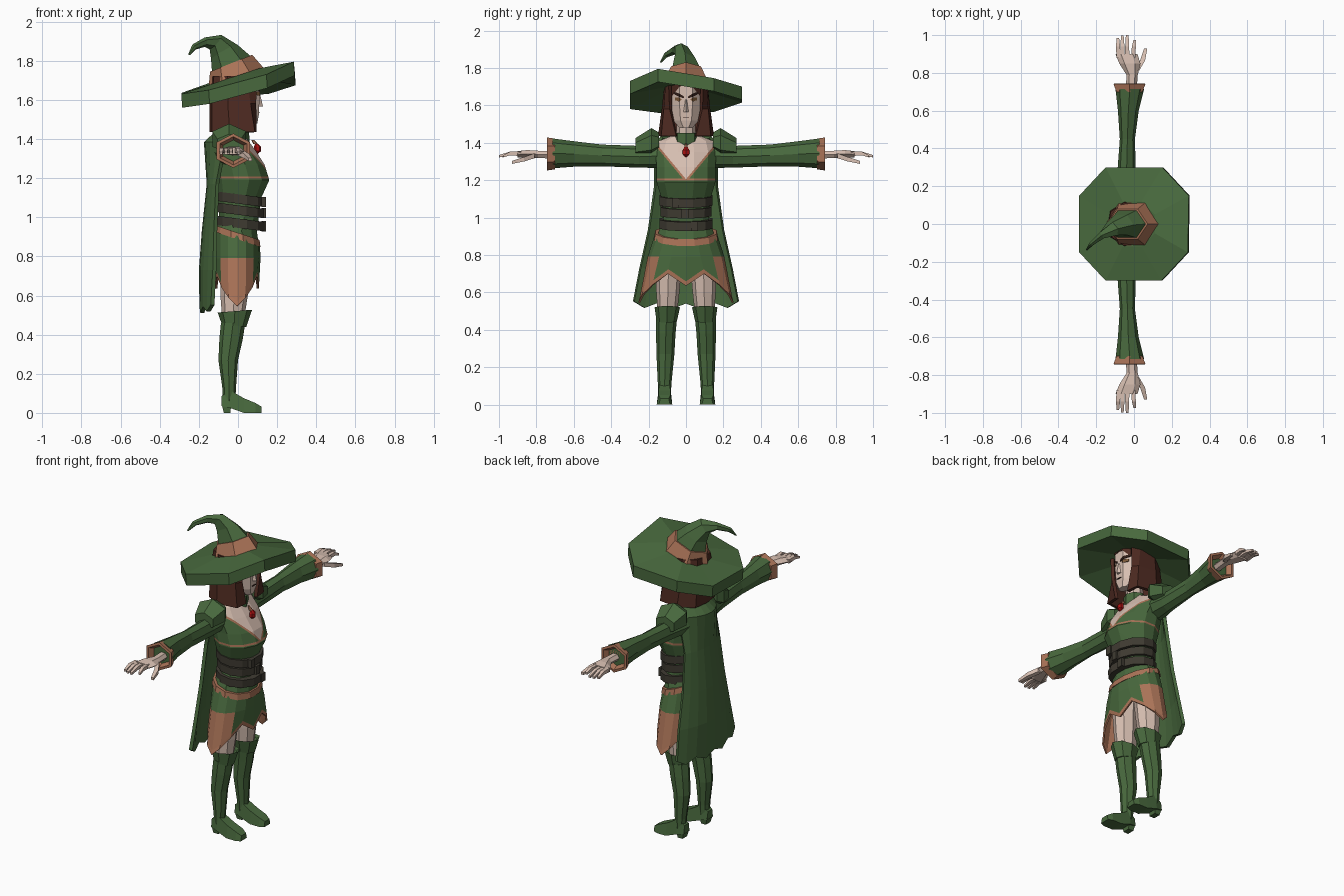
import bpy, bmesh, math
from mathutils import Vector as V


def material(name, r, g, b):
    m = bpy.data.materials.new(name)
    m.diffuse_color = (r, g, b, 1)
    return m


GREEN = material("green cloth", .065, .14, .047)
SKIN = material("pale skin", .68, .52, .44)
TRIM = material("copper trim", .40, .17, .095)
HAIR = material("brown hair", .075, .023, .015)
LEATHER = material("dark leather", .05, .044, .032)
RED = material("red gem", .42, .006, .006)
DARK = material("dark brown", .03, .013, .009)
AMBER = material("amber eye", .2, .1, .04)


def ring(c, a, b, n=8, phase=0.0):
    """Polygon around c spanned by the half-axis vectors a and b."""
    c, a, b = V(c), V(a), V(b)
    ts = [phase + math.tau * i / n for i in range(n)]
    return [c + a * math.cos(t) + b * math.sin(t) for t in ts]


def flat(x, y, z, rx, ry, n=8, phase=0.0, slope=0.0):
    """Horizontal ring, optionally tilted along x."""
    return ring((x, y, z), (rx, 0, rx * slope), (0, ry, 0), n, phase)


def side(x, y, z, rx, rz, n=8, phase=0.0):
    """Ring in a plane across the y axis, for arms."""
    return ring((x, y, z), (rx, 0, 0), (0, 0, rz), n, phase)


def loft(name, rings, mats, loop=True, caps=True, mirror=False, solid=0, cuts=(), rule=None):
    """Skin a list of equal-length rings; rule picks a material index per face centre."""
    bm = bmesh.new()
    rows = [[bm.verts.new(p) for p in r] for r in rings]
    n = len(rows[0])
    for r0, r1 in zip(rows, rows[1:]):
        for i in range(n if loop else n - 1):
            j = (i + 1) % n
            bm.faces.new((r0[i], r0[j], r1[j], r1[i]))
    if loop and caps:
        bm.faces.new(rows[0][::-1])
        bm.faces.new(rows[-1])
    bmesh.ops.recalc_face_normals(bm, faces=bm.faces[:])
    for co, no in cuts:
        bmesh.ops.bisect_plane(bm, geom=bm.verts[:] + bm.edges[:] + bm.faces[:],
                               plane_co=co, plane_no=V(no).normalized())
    if rule:
        for f in bm.faces:
            f.material_index = rule(f.calc_center_median())
    me = bpy.data.meshes.new(name)
    bm.to_mesh(me)
    bm.free()
    for m in (mats if isinstance(mats, list) else [mats]):
        me.materials.append(m)
    ob = bpy.data.objects.new(name, me)
    bpy.context.collection.objects.link(ob)
    if solid:
        s = ob.modifiers.new("thickness", 'SOLIDIFY')
        s.thickness, s.offset = solid, 0
    if mirror:
        s = ob.modifiers.new("mirror", 'MIRROR')
        s.use_axis = (False, True, False)
        s.use_mirror_merge = False
    return ob


# Hat brim: tilted octagon with a thick edge
rim = [V(p) for p in ((.29, .15, 1.745), (.15, .30, 1.70), (-.15, .30, 1.685), (-.29, .15, 1.635),
                      (-.29, -.15, 1.63), (-.15, -.30, 1.65), (.145, -.30, 1.73), (.285, -.15, 1.795))]
E = math.pi / 8
loft("hat_brim", [flat(-.01, 0, 1.685, .12, .12, 8, E, .25), [p - V((-.005, 0, .07)) for p in rim], rim,
                  flat(-.01, 0, 1.722, .13, .13, 8, E, .33)], GREEN)
# Hat band and bent crown, six-sided
loft("hat_band", [flat(-.01, 0, 1.715, .14, .13, 6, 0, .35), flat(-.035, 0, 1.787, .108, .092, 6, 0, .4)], TRIM)
loft("hat_crown", [
    ring((-.035, 0, 1.785), (.098, 0, .04), (0, .084, 0), 6),
    ring((-.07, -.005, 1.845), (.068, 0, .036), (0, .062, -.01), 6),
    ring((-.115, -.025, 1.895), (.03, 0, .037), (-.015, .04, 0), 6),
    ring((-.17, -.06, 1.895), (0, 0, .024), (-.012, .018, 0), 6),
    ring((-.225, -.105, 1.87), (-.008, -.005, .013), (-.007, .01, 0), 6),
    ring((-.25, -.135, 1.83), (-.005, 0, .002), (0, .005, 0), 6)], GREEN)

# Head, nose and neck
loft("head", [flat(.075, 0, 1.478, .025, .035, 8, E), flat(.035, 0, 1.52, .077, .077, 8, E),
              flat(.02, 0, 1.60, .097, .09, 8, E), flat(.02, 0, 1.72, .097, .09, 8, E)], SKIN)
loft("nose", [flat(.108, 0, 1.565, .02, .014, 4), flat(.105, 0, 1.63, .008, .008, 4)], SKIN)
loft("neck", [flat(-.01, 0, 1.36, .055, .052), flat(.0, 0, 1.52, .05, .05)], SKIN)
loft("collar", [flat(-.01, 0, 1.385, .068, .066), flat(-.005, 0, 1.452, .062, .066)], GREEN)


# Eyebrows and eyes: thin plates that follow the faceted face
def face_plate(name, mat, columns):
    rows = []
    for y, lo, hi in columns:
        x = .1096 - max(0, y - .034) * 1.07
        rows.append([(x - .004, y, lo), (x + .004, y, lo), (x + .004, y, hi), (x - .004, y, hi)])
    loft(name, rows, mat, mirror=True)


face_plate("eyebrow", DARK, [(.012, 1.638, 1.648), (.036, 1.645, 1.663), (.068, 1.662, 1.674)])
face_plate("eye", AMBER, [(.024, 1.628, 1.634), (.036, 1.622, 1.640), (.058, 1.627, 1.642)])
face_plate("pupil", DARK, [(.034, 1.621, 1.642), (.044, 1.622, 1.643)])
face_plate("mouth", DARK, [(.0, 1.533, 1.536), (.016, 1.533, 1.536)])


# Hair: shell open at the face, plus parted fringe
def hair_row(z, half):
    return [(x, y, z) for x, y in half] + [(x, -y, z) for x, y in half[-2::-1]]


loft("hair", [
    hair_row(1.72, [(.09, .085), (.04, .10), (-.05, .105), (-.115, .06), (-.125, 0)]),
    hair_row(1.58, [(.085, .082), (.06, .11), (-.05, .12), (-.125, .075), (-.135, 0)]),
    hair_row(1.435, [(.085, .05), (.08, .125), (-.04, .14), (-.125, .09), (-.135, 0)])],
    HAIR, loop=False, solid=.02)
face_plate("fringe", HAIR, [(.0, 1.708, 1.725), (.034, 1.70, 1.725), (.082, 1.64, 1.725)])

# Torso: neckline and bust trim are cut into the surface
K = 1.2
cuts = [((0, 0, z), (0, s * K, 1)) for z in (1.188, 1.205) for s in (-1, 1)]
cuts += [((0, 0, z), (0, 0, 1)) for z in (1.197, 1.209)]


def torso_rule(c):
    depth = c.z - 1.205 - K * abs(c.y)
    if c.z > 1.41 or (c.x > -.01 and depth > 0):
        return 1
    if (c.x > -.01 and depth > -.017 and c.z > 1.2) or 1.197 < c.z < 1.209:
        return 2
    return 0


torso = [(.86, 0, .11, .165), (.93, -.01, .11, .15), (1.0, .005, .105, .125), (1.1, .008, .115, .135),
         (1.19, .02, .145, .163), (1.27, 0, .14, .163), (1.35, -.03, .118, .168),
         (1.41, -.04, .08, .15), (1.44, -.025, .05, .07)]
loft("torso", [flat(x, 0, z, rx, ry, 12, math.pi / 12) for z, x, rx, ry in torso],
     [GREEN, SKIN, TRIM], cuts=cuts, rule=torso_rule)

# Pendant
loft("pendant_gem", [flat(.095, 0, 1.322, .004, .004, 6), flat(.1, 0, 1.338, .018, .02, 6),
                     flat(.1, 0, 1.36, .018, .021, 6), flat(.095, 0, 1.376, .008, .01, 6)], RED)
loft("pendant_loop", [flat(.09, 0, 1.374, .012, .012, 6), flat(.075, 0, 1.395, .008, .006, 6)], TRIM)

# Three tilted waist straps with buckles
for i, (z, r) in enumerate(((1.092, .127), (1.035, .122), (.968, .127))):
    loft(f"waist_strap_{i + 1}", [flat(.012, 0, z - .024, r, r + .019, 12, math.pi / 12, -.13),
                                  flat(.012, 0, z + .024, r + .002, r + .02, 12, math.pi / 12, -.13)], LEATHER)
    loft(f"buckle_{i + 1}", [flat(.132, -.055 + .05 * i, z - .04, .016, .026, 4, math.pi / 4),
                             flat(.132, -.055 + .05 * i, z + .012, .016, .026, 4, math.pi / 4)], LEATHER)

# Hip belt, dipping to the front
loft("hip_belt", [flat(-.005, 0, .888, .124, .176, 12, math.pi / 12, -.33),
                  flat(-.005, 0, .922, .119, .17, 12, math.pi / 12, -.33)], TRIM)

# Skirt with a pointed hem and copper edge
HEM = [.635, .70, .64, .585, .545]


def hem_ring(rx, ry, lift):
    pts = flat(-.005, 0, 0, rx, ry, 16)
    for i, p in enumerate(pts):
        p.z = HEM[min(i % 8, 8 - i % 8)] + lift
    return pts


loft("skirt", [flat(-.005, 0, .905, .112, .163, 16, 0, -.33), flat(-.005, 0, .79, .115, .20, 16),
               hem_ring(.108, .243, .024), hem_ring(.106, .25, 0)], [GREEN, TRIM], caps=False, solid=.01,
     rule=lambda c: int(c.z < .715))

# Cape hanging from the shoulders, scalloped hem
cape = [(1.43, -.11, -.05, .13), (1.38, -.165, -.065, .165), (1.17, -.15, -.105, .165),
        (.93, -.175, -.115, .20), (.73, -.19, -.12, .245), (.535, -.187, -.13, .28)]
us = (-1, -.8, -.55, -.28, 0, .28, .55, .8, 1)
loft("cape", [[(xb + (xe - xb) * u * u, hw * u,
                z + (.015 * (-1) ** k + .012 * u * u - .01 if z < .6 else 0)) for k, u in enumerate(us)]
              for z, xb, xe, hw in cape], GREEN, loop=False, solid=.02)

# Sleeves, shoulder puffs and cuffs
loft("sleeve", [side(-.05, .13, 1.33, .07, .065), side(-.04, .25, 1.325, .05, .058),
                side(-.035, .45, 1.332, .04, .058), side(-.03, .60, 1.34, .055, .068),
                side(-.022, .715, 1.343, .076, .08)], GREEN, mirror=True)
loft("shoulder_puff", [side(-.045, .145, 1.405, .075, .05, 6, math.pi / 2), side(-.045, .185, 1.40, .1, .078, 6, math.pi / 2),
                       side(-.045, .27, 1.375, .07, .05, 6, math.pi / 2)], GREEN, mirror=True)
loft("sleeve_cuff", [side(-.024, .70, 1.34, .08, .082, 6, math.pi / 2), side(-.024, .742, 1.34, .098, .088, 6, math.pi / 2),
                     side(-.024, .744, 1.34, .08, .072, 6, math.pi / 2), side(-.024, .715, 1.34, .06, .055, 6, math.pi / 2)],
     TRIM, mirror=True)

# Hands: palm, fingers and thumb
loft("palm", [side(-.015, .70, 1.335, .028, .024, 6), side(-.01, .79, 1.338, .03, .022, 6),
              side(-.022, .85, 1.34, .056, .024, 6), side(-.04, .90, 1.338, .058, .02, 6)], SKIN, mirror=True)
for i, (x, tip, length) in enumerate(((-.082, -.086, .985), (-.06, -.062, .998), (-.036, -.036, 1.0), (-.005, .004, .975))):
    loft(f"finger_{i + 1}", [side(x, .88, 1.34, .016, .017, 4, math.pi / 4), side((x + tip) / 2, .94, 1.343, .015, .014, 4, math.pi / 4),
                             side(tip, length, 1.328, .01, .009, 4, math.pi / 4)], SKIN, mirror=True)
loft("thumb", [side(.012, .81, 1.33, .02, .018, 4, math.pi / 4), side(.045, .865, 1.312, .019, .017, 4, math.pi / 4),
               side(.062, .93, 1.295, .012, .011, 4, math.pi / 4)], SKIN, mirror=True)

# Legs: thighs, tall boots with flared tops, feet and heels
loft("thigh", [flat(-.025, .1, .47, .055, .05), flat(-.02, .097, .60, .07, .062),
               flat(-.01, .09, .84, .08, .075)], SKIN, mirror=True)
loft("boot", [flat(-.045, .115, .06, .032, .034), flat(-.045, .114, .12, .034, .037),
              flat(-.05, .11, .27, .05, .048), flat(-.035, .108, .38, .06, .052),
              flat(-.025, .104, .46, .062, .056)], GREEN, mirror=True)
loft("boot_top", [flat(-.02, .103, .445, .062, .054, 8, 0, -.1), flat(-.016, .1, .52, .088, .068, 8, 0, .08),
                  flat(-.016, .1, .505, .07, .058, 8, 0, .08)], GREEN, mirror=True)
foot = [(-.085, .035, .085, .028), (-.04, .025, .115, .038), (.03, .0, .075, .042), (.09, 0, .05, .042), (.12, 0, .032, .03)]
loft("foot", [[(x, .115 - w, lo), (x, .115 + w, lo), (x, .115 + w * .75, hi), (x, .115 - w * .75, hi)]
              for x, lo, hi, w in foot], GREEN, mirror=True)
loft("boot_heel", [flat(-.055, .115, 0, .024, .032, 4, math.pi / 4), flat(-.06, .115, .045, .034, .04, 4, math.pi / 4)],
     GREEN, mirror=True)
